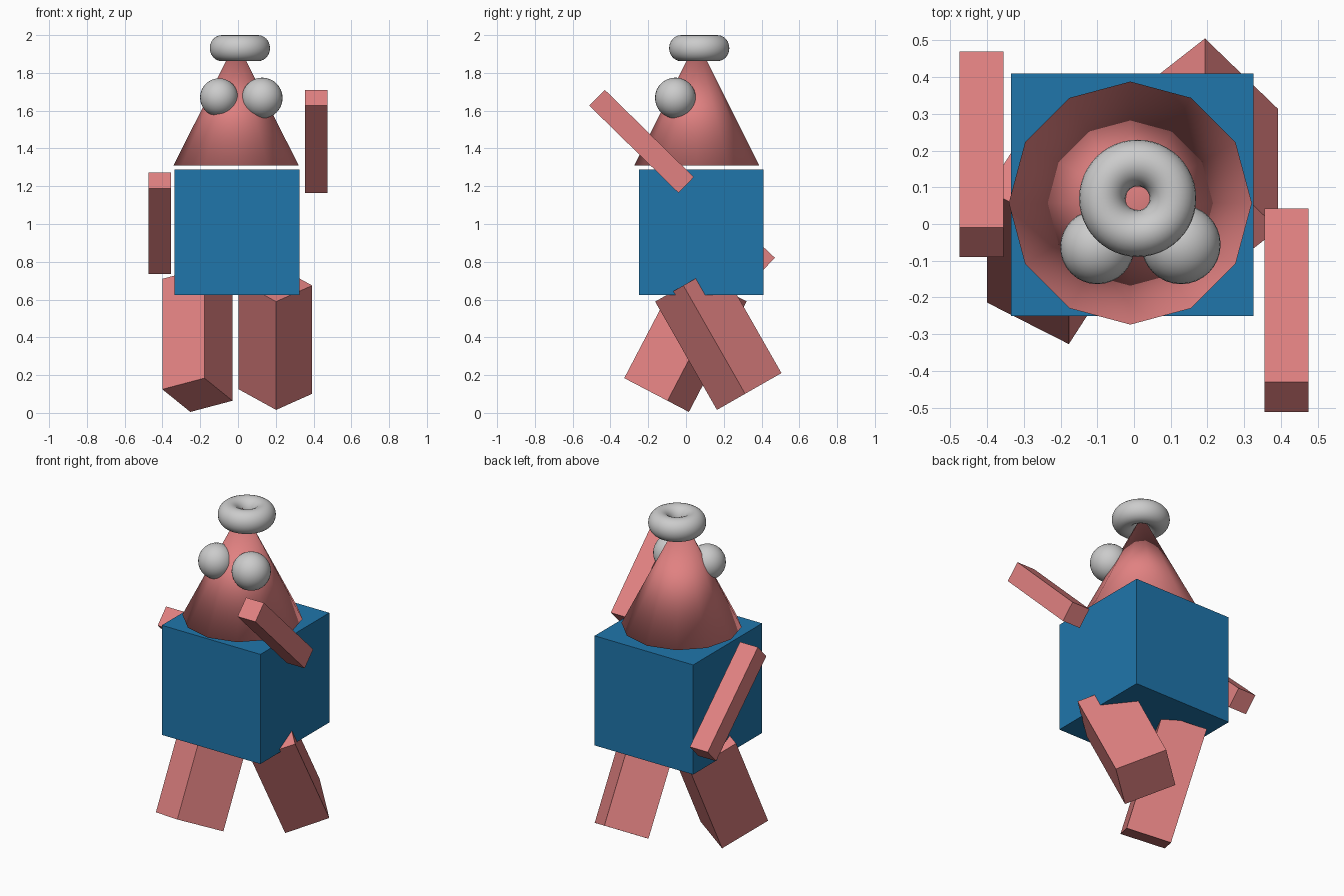
import bpy
from math import radians
from mathutils import Matrix, Vector

if "Cube" in bpy.data.objects:
    bpy.data.objects.remove(bpy.data.objects["Cube"])


def material(name, rgb):
    m = bpy.data.materials.new(name)
    m.diffuse_color = (*rgb, 1)
    m.use_nodes = True
    m.node_tree.nodes["Principled BSDF"].inputs["Base Color"].default_value = m.diffuse_color
    return m


PINK = material("pink", (0.75, 0.22, 0.22))
BLUE = material("blue", (0.014, 0.18, 0.41))


def finish(name, mat=None, smooth=False):
    ob = bpy.context.object
    ob.name = name
    if mat:
        ob.data.materials.append(mat)
    if smooth:
        bpy.ops.object.shade_smooth()
    return ob


def box(name, centre, size, mat, tilt=0, twist=0):
    """Box twisted about its own length, then tilted about x."""
    bpy.ops.mesh.primitive_cube_add(size=1)
    ob = finish(name, mat)
    ob.matrix_world = (Matrix.Translation(centre)
                       @ Matrix.Rotation(radians(tilt), 4, 'X')
                       @ Matrix.Rotation(radians(twist), 4, 'Z')
                       @ Matrix.Diagonal(Vector((*size, 1))))
    return ob


# Body
box("body", (-0.005, 0.08, 0.957), (0.66, 0.66, 0.664), BLUE)

# Arms, swung forward and up
ARM = (0.12, 0.66, 0.117)
box("right_arm", (0.415, -0.235, 1.4375), ARM, PINK, tilt=-44.4)
box("left_arm", (-0.415, 0.19, 1.005), ARM, PINK, tilt=-43.3)

# Legs in mid stride
LEG = (0.257, 0.298, 0.66)
box("right_leg", (0.1975, 0.171, 0.40), LEG, PINK, tilt=29.7, twist=42)
box("left_leg", (-0.215, -0.003, 0.387), LEG, PINK, tilt=-27.6, twist=-29.8)

# Cone head, twelve sides, smooth shaded
bpy.ops.mesh.primitive_cone_add(vertices=12, radius1=0.331, radius2=0, depth=0.66,
                                location=(-0.01, 0.057, 1.64))
finish("head", PINK, smooth=True)

# Eyes
for name, loc, r in (("left_eye", (-0.1, -0.063, 1.67), 0.101),
                     ("right_eye", (0.128, -0.056, 1.667), 0.108)):
    bpy.ops.mesh.primitive_uv_sphere_add(segments=32, ring_count=16, radius=r, location=loc)
    finish(name, smooth=True)

# Ring hat on the tip of the head
bpy.ops.mesh.primitive_torus_add(major_radius=0.096, minor_radius=0.0635,
                                 major_segments=48, minor_segments=24,
                                 location=(0.01, 0.07, 1.931))
hat = finish("ring_hat", smooth=True)
hat.scale.z = 1.085
